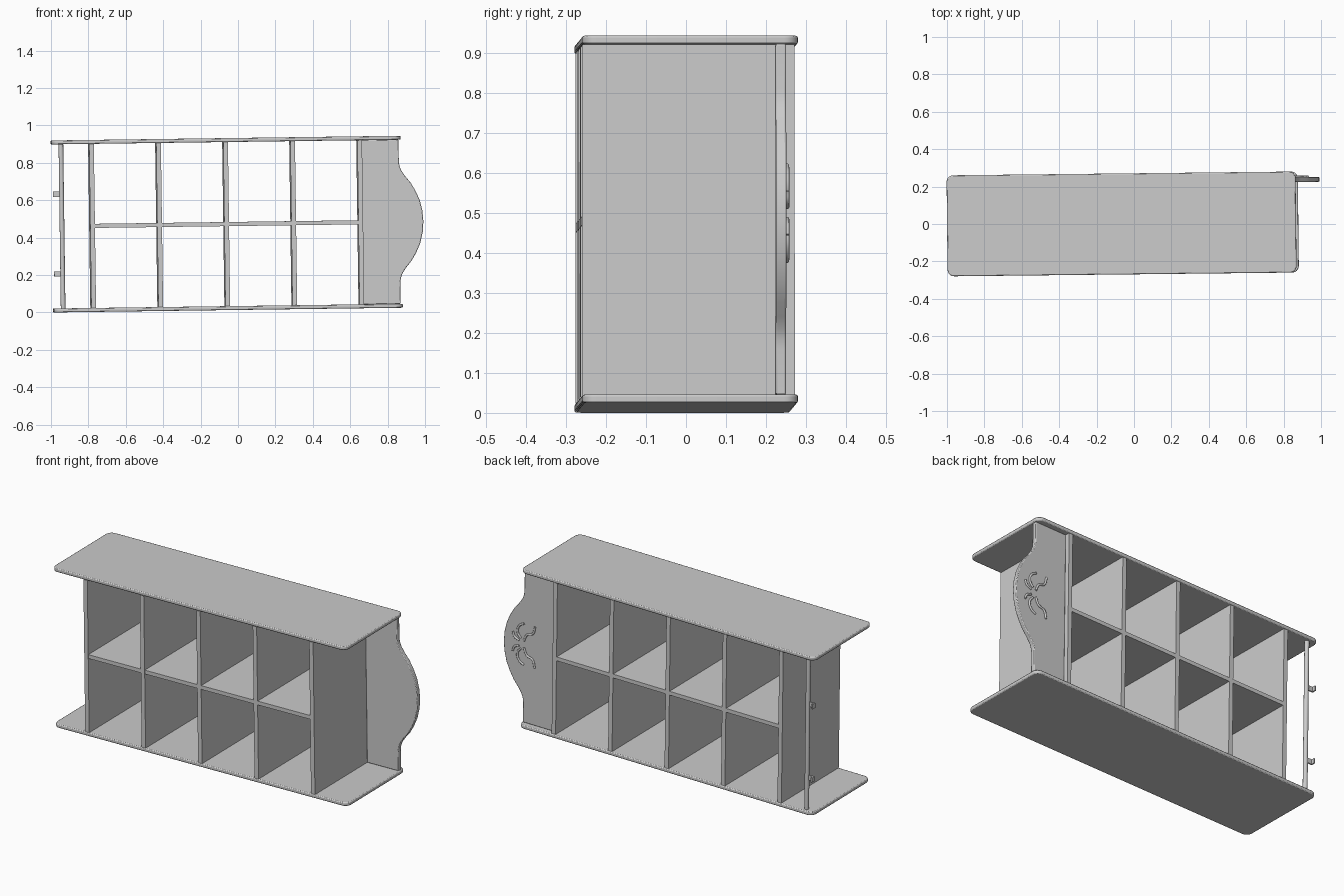
import bpy, bmesh, math
from mathutils import Matrix, Vector

cube = bpy.data.objects.get("Cube")
if cube:
    bpy.data.objects.remove(cube, do_unlink=True)

# One plain grey for the whole unit
grey = bpy.data.materials.new("plain grey")
grey.use_nodes = True
grey.diffuse_color = (0.6, 0.6, 0.6, 1)
grey.node_tree.nodes["Principled BSDF"].inputs["Base Color"].default_value = (0.6, 0.6, 0.6, 1)

# The shelf unit lies on its side, very slightly turned
TILT = Matrix.Rotation(0.011, 4, 'Z') @ Matrix.Rotation(-0.0135, 4, 'Y')

FRONT, BACK = -0.269, 0.271
LEFT, RIGHT = 0.879, -0.987
LOW, HIGH = 0.0135, 0.933      # outer faces of the two side panels
THICK = 0.021
MID = (LOW + HIGH) / 2


def add(name, data):
    data.materials.append(grey)
    obj = bpy.data.objects.new(name, data)
    bpy.context.collection.objects.link(obj)
    obj.matrix_world = TILT
    return obj


def prism(name, outline, offset, bevel=0.0):
    """Extrude a flat outline of 3D points along an offset."""
    bm = bmesh.new()
    face = bm.faces.new([bm.verts.new(p) for p in outline])
    result = bmesh.ops.extrude_face_region(bm, geom=[face])
    moved = [v for v in result["geom"] if isinstance(v, bmesh.types.BMVert)]
    bmesh.ops.translate(bm, verts=moved, vec=offset)
    bmesh.ops.recalc_face_normals(bm, faces=bm.faces)
    mesh = bpy.data.meshes.new(name)
    bm.to_mesh(mesh)
    bm.free()
    obj = add(name, mesh)
    if bevel:
        mod = obj.modifiers.new("soft edges", 'BEVEL')
        mod.width, mod.segments, mod.limit_method = bevel, 2, 'ANGLE'
        mod.angle_limit = math.radians(50)
    return obj


def box(name, x0, x1, y0, y1, z0, z1):
    outline = [(x0, y0, z0), (x1, y0, z0), (x1, y1, z0), (x0, y1, z0)]
    return prism(name, outline, (0, 0, z1 - z0))


# Side panels with rounded corners
def rounded_panel(name, z, radius=0.035, steps=6):
    corners = [(LEFT - radius, BACK - radius), (RIGHT + radius, BACK - radius),
               (RIGHT + radius, FRONT + radius), (LEFT - radius, FRONT + radius)]
    pts = []
    for i, (cx, cy) in enumerate(corners):
        for k in range(steps + 1):
            a = math.pi / 2 * (i + k / steps)
            pts.append((cx + radius * math.cos(a), cy + radius * math.sin(a), z))
    prism(name, pts, (0, 0, THICK), 0.005)


rounded_panel("lower_side_panel", LOW)
rounded_panel("upper_side_panel", HIGH - THICK)

# Shelves standing between the side panels
first, pitch, half = -0.774, 0.3585, 0.0125
for i in range(5):
    x = first + pitch * i
    box(f"shelf_{i + 1}", x - half, x + half, FRONT + 0.001, BACK - 0.006,
        LOW + THICK, HIGH - THICK)

# Central divider, one piece per bay
for i in range(4):
    x = first + pitch * i
    box(f"centre_divider_{i + 1}", x + half, x + pitch - half, FRONT + 0.002,
        BACK - 0.007, MID - 0.011, MID + 0.011)

# Crest board with a bowed edge, mirrored about the centre line
crest_y, crest_thick = 0.215, 0.026
inner = first + 4 * pitch + half
top = HIGH - THICK - MID
half_edge = [(0.873, top), (0.873, 0.325), (0.876, 0.30), (0.885, 0.275),
             (0.905, 0.245), (0.935, 0.208), (0.96, 0.165), (0.982, 0.115),
             (0.996, 0.055), (1.0, 0)]
edge = half_edge + [(x, -d) for x, d in reversed(half_edge[:-1])]
outline = [(inner, top)] + edge + [(inner, -top)]
prism("crest_board", [(x, crest_y, MID + d) for x, d in outline],
      (0, crest_thick, 0), 0.004)


# Curled relief strokes on the back of the crest board
def stroke(name, points):
    curve = bpy.data.curves.new(name, 'CURVE')
    curve.dimensions = '3D'
    curve.bevel_depth, curve.bevel_resolution = 0.006, 2
    curve.use_fill_caps = True
    curve.resolution_u = 6
    spline = curve.splines.new('BEZIER')
    spline.bezier_points.add(len(points) - 1)
    for bp, (x, d) in zip(spline.bezier_points, points):
        bp.co = (x, crest_y + crest_thick + 0.002, MID + 0.015 + d)
        bp.handle_left_type = bp.handle_right_type = 'AUTO'
    add(name, curve)


curls = [[(0.87, 0.02), (0.85, 0.06), (0.815, 0.075), (0.80, 0.12)],
         [(0.89, 0.03), (0.91, 0.06), (0.90, 0.10), (0.87, 0.12)],
         [(0.90, 0.015), (0.93, 0.03), (0.94, 0.055)]]
for side, sign in (("upper", 1), ("lower", -1)):
    for i, pts in enumerate(curls):
        stroke(f"{side}_curl_{i + 1}", [(x, sign * d) for x, d in pts])

# Rail at the foot end
rail_x, rail_y, rail_r = -0.932, 0.243, 0.0125
ring = [(rail_x + rail_r * math.cos(a), rail_y + rail_r * math.sin(a), LOW + THICK)
        for a in (math.tau * i / 16 for i in range(16))]
rail = prism("rail", ring, (0, 0, HIGH - LOW - 2 * THICK))

# Small bent hooks on the rail
for i, z in enumerate((0.219, 0.645)):
    tip = rail_x - 0.045
    hook = [(rail_x, rail_y - 0.004), (rail_x, rail_y + 0.004),
            (tip + 0.007, rail_y + 0.004), (tip + 0.007, rail_y + 0.022),
            (tip, rail_y + 0.022), (tip, rail_y - 0.004)]
    prism(f"hook_{i + 1}", [(x, y, z - 0.014) for x, y in hook], (0, 0, 0.028))

# Smooth shading with sharp edges kept
bpy.ops.object.select_all(action='DESELECT')
for obj in bpy.context.collection.objects:
    if obj.type == 'MESH' and obj.data.materials and obj.data.materials[0] == grey:
        obj.select_set(True)
        bpy.context.view_layer.objects.active = obj
bpy.ops.object.shade_smooth_by_angle(angle=math.radians(30))
